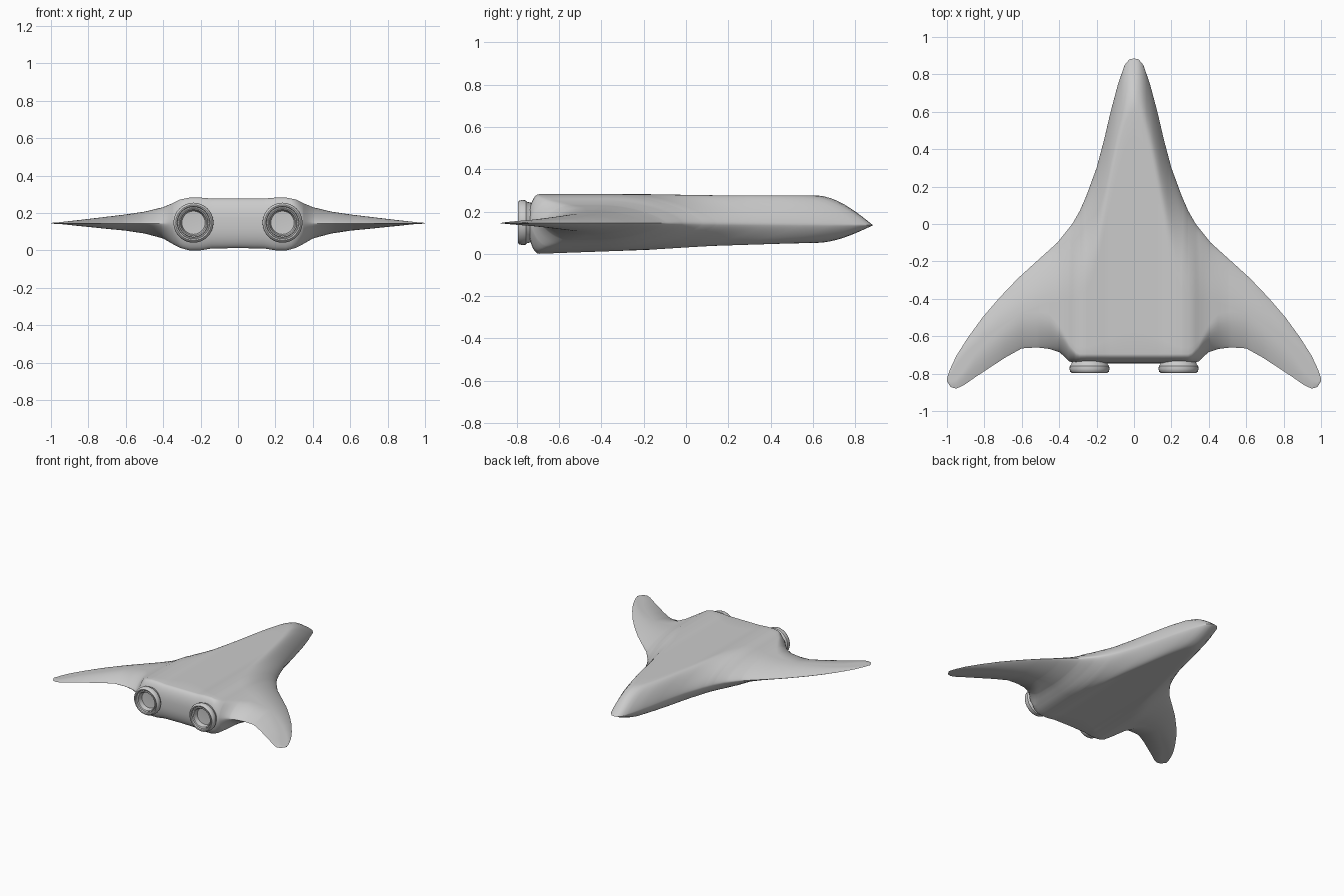
import bpy, bmesh, math

if "Cube" in bpy.data.objects:
    bpy.data.objects.remove(bpy.data.objects["Cube"])

# Planform and thickness curves, each (distance from centreline, value)
LEAD = [(0, .885), (.025, .88), (.05, .85), (.085, .75), (.125, .6), (.16, .45), (.2, .3),
        (.255, .15), (.29, .07), (.33, 0), (.41, -.1), (.51, -.19), (.62, -.29), (.72, -.395),
        (.81, -.5), (.89, -.61), (.95, -.705), (.985, -.78), (1, -.825)]
TRAIL = [(0, -.745), (.31, -.745), (.345, -.735), (.37, -.71), (.4, -.685), (.45, -.668),
         (.52, -.66), (.6, -.665), (.69, -.715), (.85, -.82), (.91, -.862), (.95, -.88),
         (.98, -.872), (1, -.84)]
TOP = [(0, .277), (.14, .277), (.2, .282), (.26, .282), (.31, .272), (.35, .252), (.4, .231),
       (.5, .207), (.6, .192), (.8, .168), (.95, .151), (1, .147)]
BOTTOM = [(0, .012), (.14, .01), (.2, 0), (.26, 0), (.31, .013), (.35, .033), (.4, .06),
          (.5, .087), (.6, .103), (.8, .125), (.95, .141), (1, .143)]
FRONT_R = [(0, .28), (.1, .36), (.2, .48), (.3, .48), (.4, .34), (.6, .2), (1, .02)]
REAR_R = [(0, .05), (.3, .05), (.36, .1), (.45, .18), (.6, .19), (.8, .16), (1, .01)]
FRONT_P = [(0, 1), (.1, .7), (.35, .65), (.6, .8), (1, .8)]
REAR_P = [(0, .4), (.3, .4), (.45, .85), (1, 1)]


def curve(table, x):
    for (x0, a), (x1, b) in zip(table, table[1:]):
        if x <= x1:
            return a + (b - a) * (x - x0) / (x1 - x0)
    return table[-1][1]


def rounding(t, p):
    return math.sin(math.pi / 2 * min(max(t, 0), 1)) ** p


def section(x):
    """Closed chordwise loop at spanwise position x."""
    a = abs(x)
    lead, trail = curve(LEAD, a), curve(TRAIL, a)
    chord = lead - trail
    rf, rb = min(curve(FRONT_R, a), chord * .52), min(curve(REAR_R, a), chord * .47)
    pf, pb = curve(FRONT_P, a), curve(REAR_P, a)
    n, m = 12, 10
    ys = [lead - rf * (i / n) ** 1.8 for i in range(n + 1)]
    start, end = lead - rf, trail + rb
    ys += [start + (end - start) * i / m for i in range(1, m)]
    ys += [trail + rb * (i / n) ** 1.8 for i in range(n, -1, -1)]
    upper, lower = [], []
    for y in ys:
        e = rounding((lead - y) / rf, pf) * rounding((y - trail) / rb, pb)
        mid = .145 - .01 * min(max(y / .88, 0), 1)
        top, low = curve(TOP, a), curve(BOTTOM, a)
        low += (mid - low) / .145 * .045 * min(max((y + .7) / 1.25, 0), 1)
        upper.append((x, y, mid + (top - mid) * e))
        lower.append((x, y, mid + (low - mid) * e))
    return upper + lower[-2:0:-1]


def finish(bm, name, angle):
    bmesh.ops.remove_doubles(bm, verts=bm.verts, dist=.00005)
    bmesh.ops.recalc_face_normals(bm, faces=bm.faces)
    mesh = bpy.data.meshes.new(name)
    bm.to_mesh(mesh)
    bm.free()
    ob = bpy.data.objects.new(name, mesh)
    bpy.context.collection.objects.link(ob)
    bpy.ops.object.select_all(action='DESELECT')
    ob.select_set(True)
    bpy.context.view_layer.objects.active = ob
    bpy.ops.object.shade_smooth_by_angle(angle=math.radians(angle))
    return ob


# Blended hull and wings, lofted from tip to tip
half = sorted({x for t in (LEAD, TRAIL, TOP) for x, _ in t} | {.012, .038, .067, .105, .18, .23, .285, .995})
stations = [-x for x in half[:0:-1]] + half
bm = bmesh.new()
loops = [[bm.verts.new(p) for p in section(x)] for x in stations]
for A, B in zip(loops, loops[1:]):
    for i in range(len(A)):
        j = (i + 1) % len(A)
        bm.faces.new((A[i], A[j], B[j], B[i]))
bm.faces.new(loops[0])
bm.faces.new(loops[-1])
finish(bm, "hull_and_wings", 50)

# Two engine nozzles, lathed rings with a recessed core
PROFILE = [(.09, -.72), (.098, -.752), (.105, -.758), (.107, -.775), (.103, -.79), (.095, -.796),
           (.088, -.794), (.085, -.782), (.079, -.782), (.076, -.788), (.07, -.785),
           (.062, -.752), (0, -.748)]
for side, name in ((-1, "left_engine"), (1, "right_engine")):
    bm = bmesh.new()
    N = 32
    rings = [[bm.verts.new((side * .238 + r * math.cos(k * math.tau / N), y,
                            .148 + r * math.sin(k * math.tau / N))) for k in range(N)]
             for r, y in PROFILE]
    for A, B in zip(rings, rings[1:]):
        for k in range(N):
            bm.faces.new((A[k], A[(k + 1) % N], B[(k + 1) % N], B[k]))
    finish(bm, name, 40)
